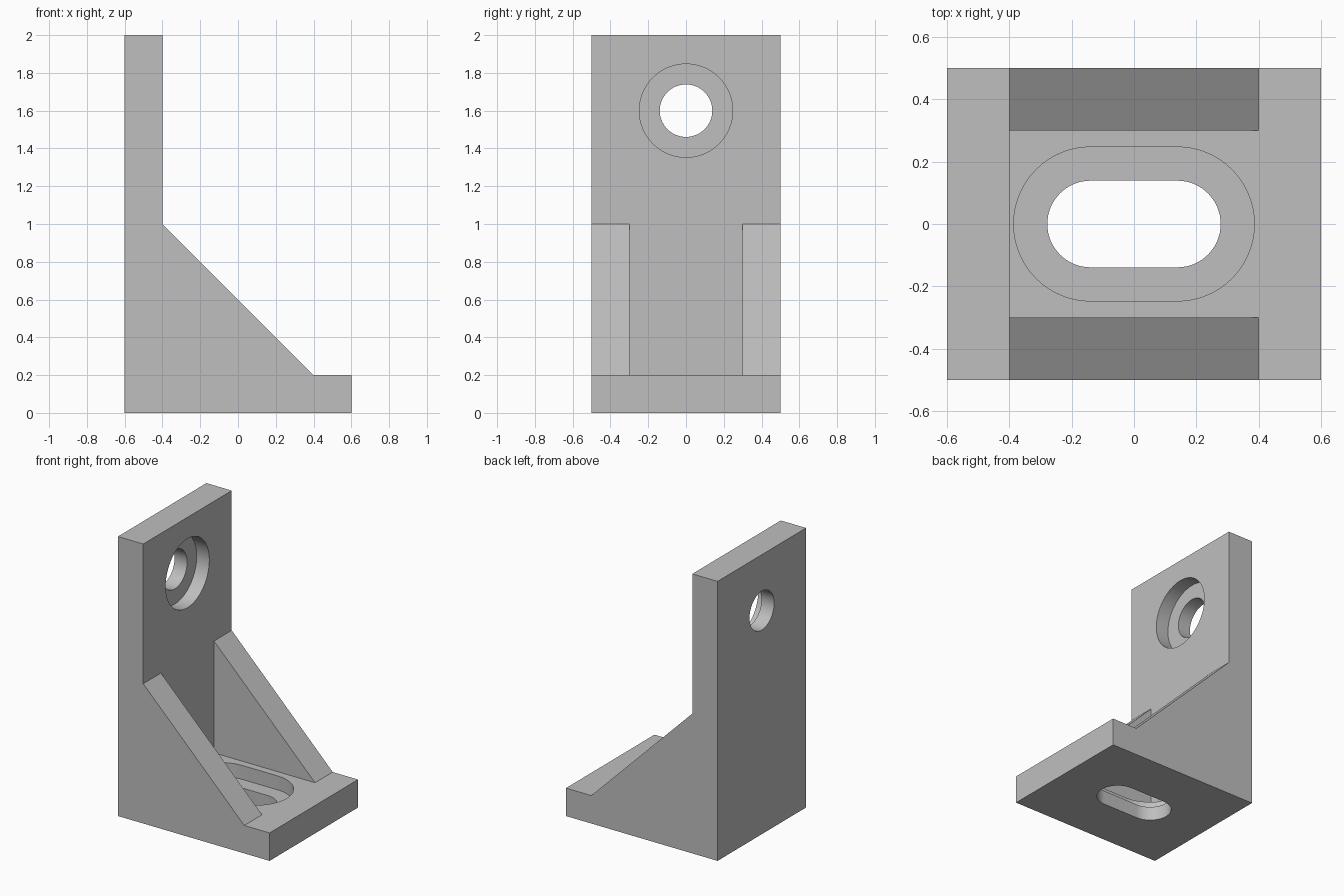
import bpy
import bmesh
import math
from mathutils import Matrix, Vector

old = bpy.data.objects.get("Cube")
if old:
    bpy.data.objects.remove(old, do_unlink=True)

# One flat grey for the whole bracket
grey = bpy.data.materials.new("bracket grey")
grey.use_nodes = True
colour = (0.52, 0.52, 0.52, 1.0)
grey.diffuse_color = colour
grey.node_tree.nodes["Principled BSDF"].inputs["Base Color"].default_value = colour


def prism(name, outline, depth, matrix):
    """Extrude a 2D outline from local z = 0 to depth, then place it."""
    bm = bmesh.new()
    face = bm.faces.new([bm.verts.new((a, b, 0)) for a, b in outline])
    new = bmesh.ops.extrude_face_region(bm, geom=[face])["geom"]
    verts = [v for v in new if isinstance(v, bmesh.types.BMVert)]
    bmesh.ops.translate(bm, verts=verts, vec=(0, 0, depth))
    bm.transform(matrix)
    bmesh.ops.recalc_face_normals(bm, faces=bm.faces)
    mesh = bpy.data.meshes.new(name)
    bm.to_mesh(mesh)
    bm.free()
    mesh.materials.append(grey)
    obj = bpy.data.objects.new(name, mesh)
    bpy.context.collection.objects.link(obj)
    return obj


def stadium(radius, half_length=0.0, steps=32):
    """Slot outline along local x; a plain circle when half_length is 0."""
    points = []
    for side in (1, -1):
        for i in range(steps + (1 if half_length else 0)):
            a = -math.pi / 2 + math.pi * i / steps
            points.append((side * (half_length + radius * math.cos(a)),
                           side * radius * math.sin(a)))
    return points


def cut(target, cutter):
    """Subtract the cutter for good and discard it."""
    mod = target.modifiers.new(cutter.name, 'BOOLEAN')
    mod.operation = 'DIFFERENCE'
    mod.solver = 'EXACT'
    mod.object = cutter
    bpy.context.view_layer.objects.active = target
    bpy.ops.object.modifier_apply(modifier=mod.name)
    bpy.data.objects.remove(cutter, do_unlink=True)


# Side profile: upright plate, sloping gusset, base foot
upright = Matrix.Translation((0, 0.5, 0)) @ Matrix.Rotation(math.pi / 2, 4, 'X')
bracket = prism("angle_bracket",
                [(-0.6, 0), (0.6, 0), (0.6, 0.2), (0.4, 0.2),
                 (-0.4, 1.0), (-0.4, 2.0), (-0.6, 2.0)], 1.0, upright)

# Open the space between the two gussets
cut(bracket, prism("gusset_gap_cutter",
                   [(-0.4, -0.3), (0.8, -0.3), (0.8, 0.3), (-0.4, 0.3)],
                   1.2, Matrix.Translation((0, 0, 0.2))))

# Counterbored slot in the base: wide recess, then narrow through slot
for name, radius, z in (("slot_recess_cutter", 0.247, 0.1),
                        ("slot_cutter", 0.139, -0.1)):
    cut(bracket, prism(name, stadium(radius, 0.139), 0.3 - z,
                       Matrix.Translation((0, 0, z))))

# Counterbored round hole in the upright plate
along_x = Matrix.Rotation(math.pi / 2, 4, 'Y')
for name, radius, x in (("bore_recess_cutter", 0.247, -0.5),
                        ("bore_cutter", 0.139, -0.7)):
    cut(bracket, prism(name, stadium(radius), -0.3 - x,
                       Matrix.Translation((x, 0, 1.6)) @ along_x))

# Smooth bore walls, sharp edges elsewhere
bpy.ops.object.select_all(action='DESELECT')
bracket.select_set(True)
bpy.context.view_layer.objects.active = bracket
bpy.ops.object.shade_smooth_by_angle(angle=math.radians(30))
